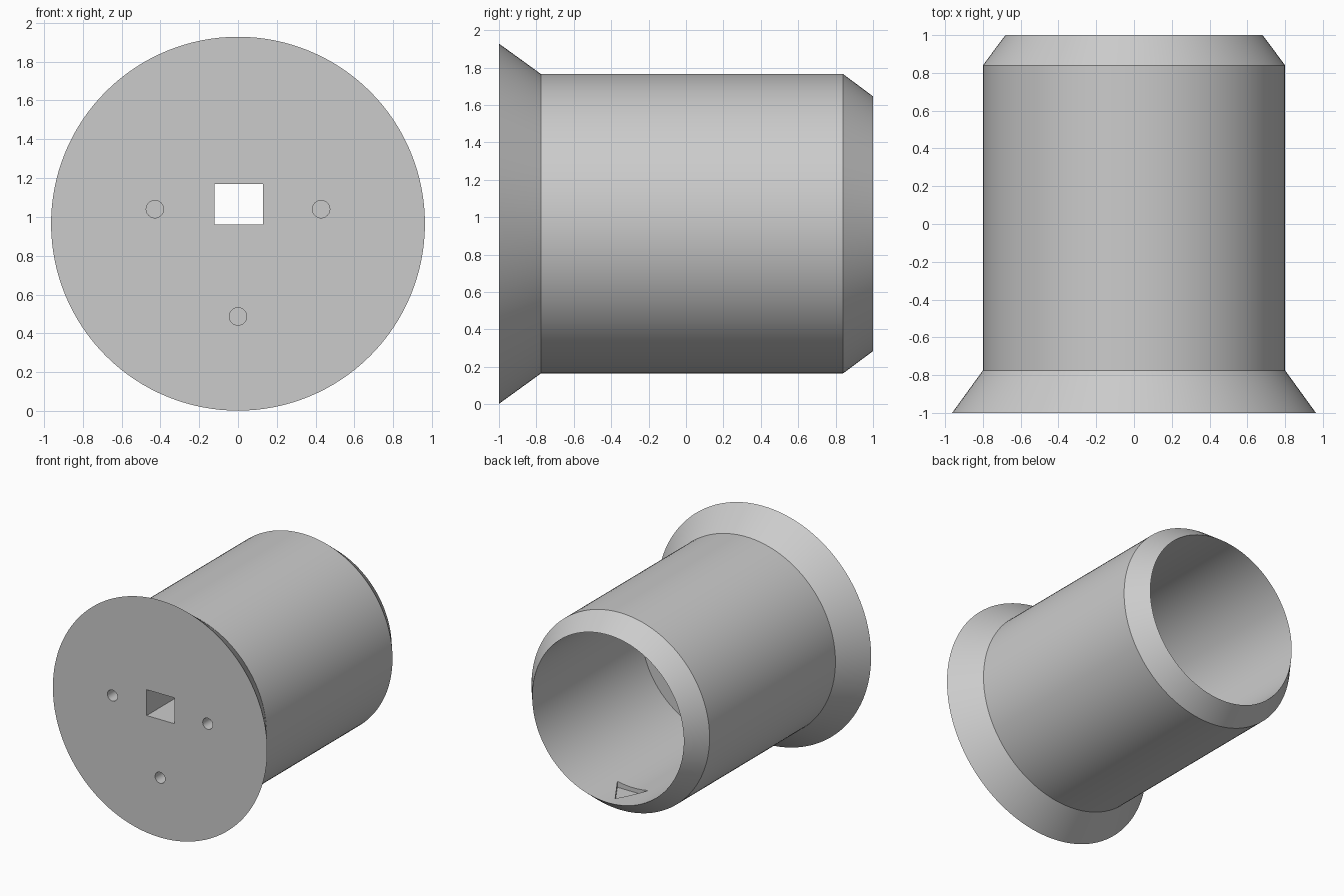
import bpy, bmesh, math

if "Cube" in bpy.data.objects:
    bpy.data.objects.remove(bpy.data.objects["Cube"])

AXIS_Z = 0.965

grey = bpy.data.materials.new("plain_grey")
grey.diffuse_color = (0.6, 0.6, 0.6, 1)
grey.use_nodes = True
grey.node_tree.nodes["Principled BSDF"].inputs["Base Color"].default_value = grey.diffuse_color


def loft(name, rings):
    """Closed solid through equal-length rings of points, capped at both ends."""
    bm = bmesh.new()
    loops = [[bm.verts.new(p) for p in ring] for ring in rings]
    n = len(loops[0])
    for a, b in zip(loops, loops[1:]):
        for i in range(n):
            j = (i + 1) % n
            bm.faces.new((a[i], a[j], b[j], b[i]))
    bm.faces.new(loops[0])
    bm.faces.new(loops[-1])
    bmesh.ops.recalc_face_normals(bm, faces=bm.faces[:])
    me = bpy.data.meshes.new(name)
    bm.to_mesh(me)
    bm.free()
    me.materials.append(grey)
    ob = bpy.data.objects.new(name, me)
    bpy.context.collection.objects.link(ob)
    return ob


def circle(r, y, n, x=0, z=AXIS_Z):
    return [(x + r * math.cos(2 * math.pi * i / n), y,
             z + r * math.sin(2 * math.pi * i / n)) for i in range(n)]


# Turned body: flared front, straight barrel, bevelled open rim, deep bore
profile = [(0.963, -1), (0.80, -0.775), (0.80, 0.84), (0.681, 1), (0.681, -0.4)]
body = loft("hollow_flanged_plug", [circle(r, y, 128) for r, y in profile])

# Square passage through the thick front
cutters = [loft("square_cutter", [[(-0.12, y, 0.96), (0.13, y, 0.96),
                                   (0.13, y, 1.17), (-0.12, y, 1.17)]
                                  for y in (-1.1, -0.2)])]

# Three blind screw holes
for x, z in ((-0.428, 1.04), (0.428, 1.04), (0, 0.487)):
    cutters.append(loft("screw_hole_cutter",
                        [circle(0.045, y, 32, x, z) for y in (-1.1, -0.7)]))

# Shallow arrow-shaped recess in the bottom of the bore
cutters.append(loft("arrow_recess_cutter",
                    [[(0, 0.91, z), (0.14, 0.68, z), (-0.14, 0.68, z)]
                     for z in (AXIS_Z - 0.715, AXIS_Z - 0.55)]))

bpy.context.view_layer.objects.active = body
for c in cutters:
    mod = body.modifiers.new("cut", 'BOOLEAN')
    mod.operation = 'DIFFERENCE'
    mod.solver = 'EXACT'
    mod.object = c
    bpy.ops.object.modifier_apply(modifier=mod.name)
    bpy.data.objects.remove(c)

# Smooth round walls, crisp edges
bpy.ops.object.select_all(action='DESELECT')
body.select_set(True)
bpy.ops.object.shade_smooth_by_angle(angle=math.radians(25))
